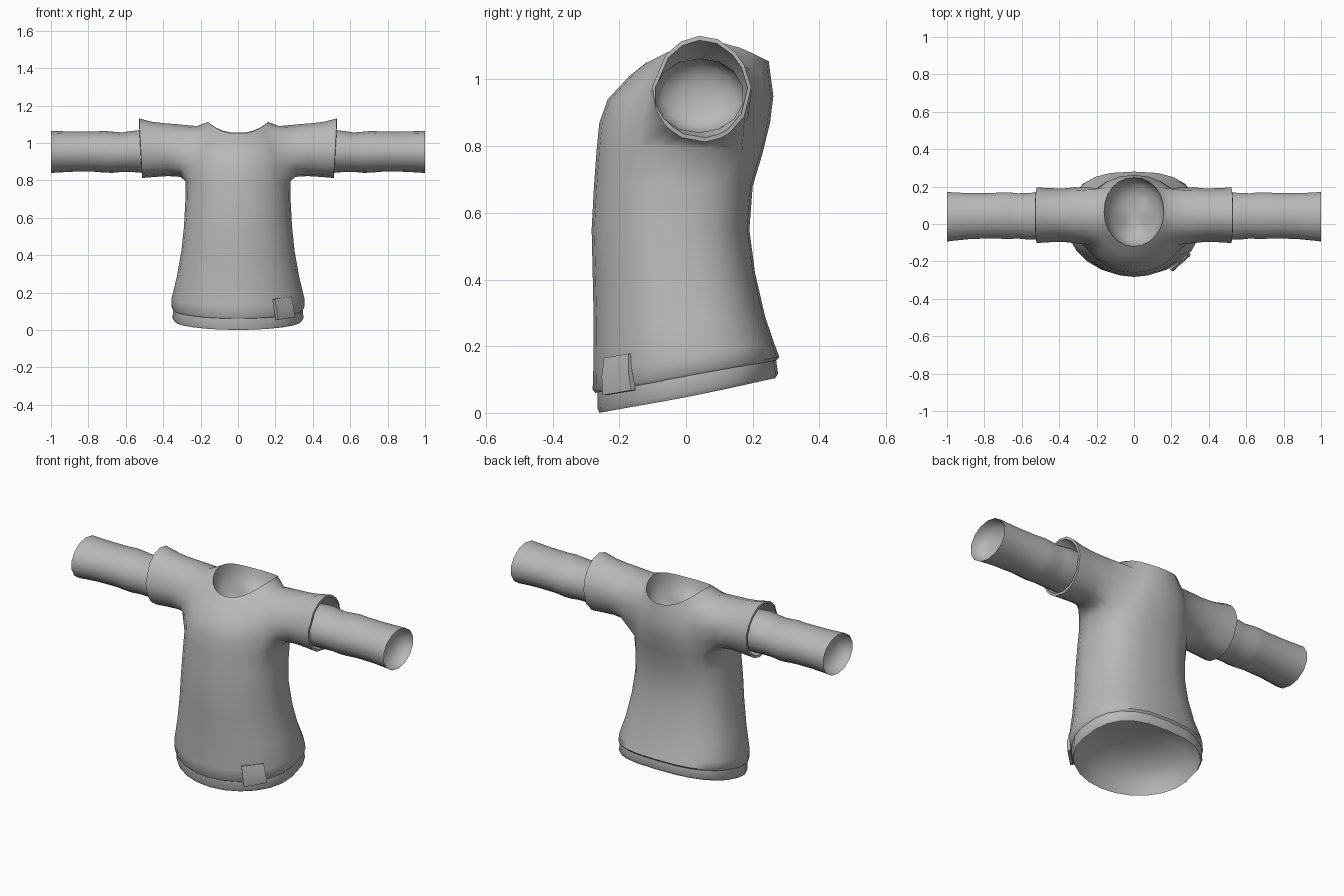
import bpy, bmesh, math
from mathutils import Vector

if "Cube" in bpy.data.objects:
    bpy.data.objects.remove(bpy.data.objects["Cube"])

cloth = bpy.data.materials.new("grey cloth")
cloth.diffuse_color = (0.48, 0.48, 0.48, 1)
cloth.use_nodes = True
cloth.node_tree.nodes["Principled BSDF"].inputs["Base Color"].default_value = cloth.diffuse_color
N = 24


def finish(bm, name, angle=55):
    bmesh.ops.recalc_face_normals(bm, faces=bm.faces)
    me = bpy.data.meshes.new(name)
    bm.to_mesh(me)
    bm.free()
    me.materials.append(cloth)
    ob = bpy.data.objects.new(name, me)
    bpy.context.collection.objects.link(ob)
    bpy.ops.object.select_all(action='DESELECT')
    ob.select_set(True)
    bpy.context.view_layer.objects.active = ob
    bpy.ops.object.shade_smooth_by_angle(angle=math.radians(angle))
    return ob


def bridge(bm, a, b, skip=()):
    n = len(a)
    for i in range(n):
        if i not in skip:
            bm.faces.new((a[i], a[(i + 1) % n], b[(i + 1) % n], b[i]))


def bowl(bm, rim, depth):
    """Shallow hollow lining that closes an opening."""
    c = sum((v.co for v in rim), Vector()) / len(rim)
    prev = rim
    for s, d in ((0.95, 0.35), (0.8, 0.7), (0.45, 0.95)):
        cur = [bm.verts.new(c + (v.co - c) * s + Vector(depth) * d) for v in rim]
        bridge(bm, prev, cur)
        prev = cur
    tip = bm.verts.new(c + Vector(depth))
    for i in range(len(prev)):
        bm.faces.new((prev[i], prev[(i + 1) % len(prev)], tip))


def body_ring(bm, zf, yf, zb, yb, w, zs, square=1.0, peak=4):
    """Oval loop given by its front, back and side points; the back can be squarer."""
    out = []
    for i in range(N):
        a = 2 * math.pi * i / N
        s, c = math.sin(a), math.cos(a)
        e = square if c < -1e-6 else 1.0
        x = math.copysign(abs(s) ** e, s) if abs(s) > 1e-6 else 0.0
        t = (1 - math.copysign(abs(c) ** e, c)) / 2
        z = zf + (zb - zf) * t + (zs - (zf + zb) / 2) * abs(s) ** peak
        out.append(bm.verts.new((w * x, yf + (yb - yf) * t, z)))
    return out


# Shirt body: loops from the folded hem up to the neckline
B = 0.76
PROFILE = [
    (0.075, -0.262, 0.175, 0.262, 0.335, 0.125, B),
    (0.060, -0.272, 0.158, 0.272, 0.345, 0.108, B),
    (0.070, -0.280, 0.168, 0.280, 0.354, 0.118, B),
    (0.130, -0.278, 0.210, 0.264, 0.356, 0.165, B),
    (0.280, -0.277, 0.290, 0.237, 0.327, 0.285, B),
    (0.420, -0.280, 0.420, 0.207, 0.303, 0.420, B),
    (0.550, -0.283, 0.550, 0.190, 0.289, 0.550, B),
    (0.680, -0.276, 0.680, 0.200, 0.282, 0.680, B),
    (0.790, -0.268, 0.780, 0.230, 0.280, 0.795, 0.82),
    (0.870, -0.260, 0.870, 0.252, 0.285, 0.880, 0.88),
    (0.940, -0.235, 0.950, 0.262, 0.265, 0.980, 0.95),
    (1.010, -0.170, 1.010, 0.254, 0.220, 1.090),
    (1.050, -0.120, 1.055, 0.248, 0.160, 1.112, 0.95, 2.4),
]
ARM_ROWS = range(8, 11)      # rows left open for the sleeves
C0, C1 = 4, 9                # columns of the right armhole
bm = bmesh.new()
rings = [body_ring(bm, *p) for p in PROFILE]
hole = set(range(C0, C1)) | {N - 1 - c for c in range(C0, C1)}
for k in range(len(rings) - 1):
    bridge(bm, rings[k], rings[k + 1], hole if k in ARM_ROWS else ())
bowl(bm, rings[-1], (0, 0, -0.13))

# Short sleeves grown out of the armholes, with a turned-in cuff lining
SLEEVE = [  # x, y radius, bottom z, top z
    (0.315, 0.150, 0.818, 1.100), (0.38, 0.143, 0.822, 1.105),
    (0.45, 0.145, 0.818, 1.113), (0.52, 0.149, 0.812, 1.131),
    (0.522, 0.138, 0.825, 1.118), (0.48, 0.132, 0.835, 1.095),
    (0.41, 0.105, 0.870, 1.030)]
for side in (1, -1):
    col = (lambda c: c) if side == 1 else (lambda c: (N - c) % N)
    lo, hi = ARM_ROWS[0], ARM_ROWS[-1] + 1
    loop = [rings[lo][col(c)] for c in range(C0, C1 + 1)]
    loop += [rings[r][col(C1)] for r in range(lo + 1, hi)]
    loop += [rings[hi][col(c)] for c in range(C1, C0 - 1, -1)]
    loop += [rings[r][col(C0)] for r in range(hi - 1, lo, -1)]
    angles = [math.atan2((v.co.z - 0.95) / 0.145, (v.co.y - 0.05) / 0.15) for v in loop]
    prev = loop
    for x, ry, z0, z1 in SLEEVE:
        cur = []
        for a in angles:
            s = math.sin(a)
            h = s ** 1.2 if s > 0 else s
            cur.append(bm.verts.new((side * (x + 0.008 * s), 0.047 + ry * math.cos(a),
                                     (z0 + z1) / 2 + (z1 - z0) / 2 * h)))
        bridge(bm, prev, cur)
        prev = cur
finish(bm, "shirt")

# Undershirt hem showing below the shirt
bm = bmesh.new()
hem = [body_ring(bm, *p, B) for p in (
    (0.130, -0.266, 0.220, 0.258, 0.338, 0.175),
    (0.060, -0.266, 0.160, 0.270, 0.347, 0.110),
    (0.015, -0.266, 0.118, 0.276, 0.350, 0.062),
    (0.000, -0.260, 0.104, 0.268, 0.341, 0.048))]
for a, b in zip(hem, hem[1:]):
    bridge(bm, a, b)
bowl(bm, hem[-1], (0, 0, 0.16))
finish(bm, "undershirt_hem")

# Long undershirt sleeves with soft wrinkles
ARM = [  # x, y centre, y radius, bottom z, top z
    (0.46, 0.042, 0.128, 0.842, 1.060), (0.53, 0.042, 0.129, 0.842, 1.068),
    (0.58, 0.042, 0.127, 0.845, 1.062), (0.62, 0.043, 0.124, 0.845, 1.056),
    (0.67, 0.045, 0.128, 0.840, 1.060), (0.71, 0.045, 0.127, 0.841, 1.064),
    (0.77, 0.044, 0.124, 0.846, 1.061), (0.88, 0.042, 0.126, 0.846, 1.061),
    (0.96, 0.040, 0.132, 0.842, 1.063), (1.00, 0.039, 0.136, 0.839, 1.064)]
for side, name in ((1, "right_undersleeve"), (-1, "left_undersleeve")):
    bm = bmesh.new()
    prev = None
    for x, yc, ry, z0, z1 in ARM:
        cur = []
        for i in range(14):
            a = 2 * math.pi * i / 14 + math.pi / 2
            cur.append(bm.verts.new((side * x, yc + ry * math.cos(a),
                                     (z0 + z1) / 2 + (z1 - z0) / 2 * math.sin(a))))
        if prev:
            bridge(bm, prev, cur)
        prev = cur
    bowl(bm, prev, (-side * 0.08, 0, 0))
    finish(bm, name)

# Small cloth tag wrapped over the front hem
bm = bmesh.new()
top = (Vector((0.195, -0.246, 0.165)), Vector((0.285, -0.172, 0.178)))
low = (Vector((0.212, -0.250, 0.053)), Vector((0.303, -0.164, 0.068)))
inward = Vector((-0.010, 0.012, 0))
bulge = Vector((0.004, -0.005, 0))
grid = []
for t in (0, 0.5, 0.9, 1):
    l, r = top[0].lerp(low[0], t), top[1].lerp(low[1], t)
    out = bulge * math.sin(math.pi * t)
    grid.append([bm.verts.new(p) for p in (l + out, r + out, r + inward, l + inward)])
for a, b in zip(grid, grid[1:]):
    bridge(bm, a, b)
bm.faces.new(grid[0])
bm.faces.new(grid[-1])
finish(bm, "hem_tag", 40)
